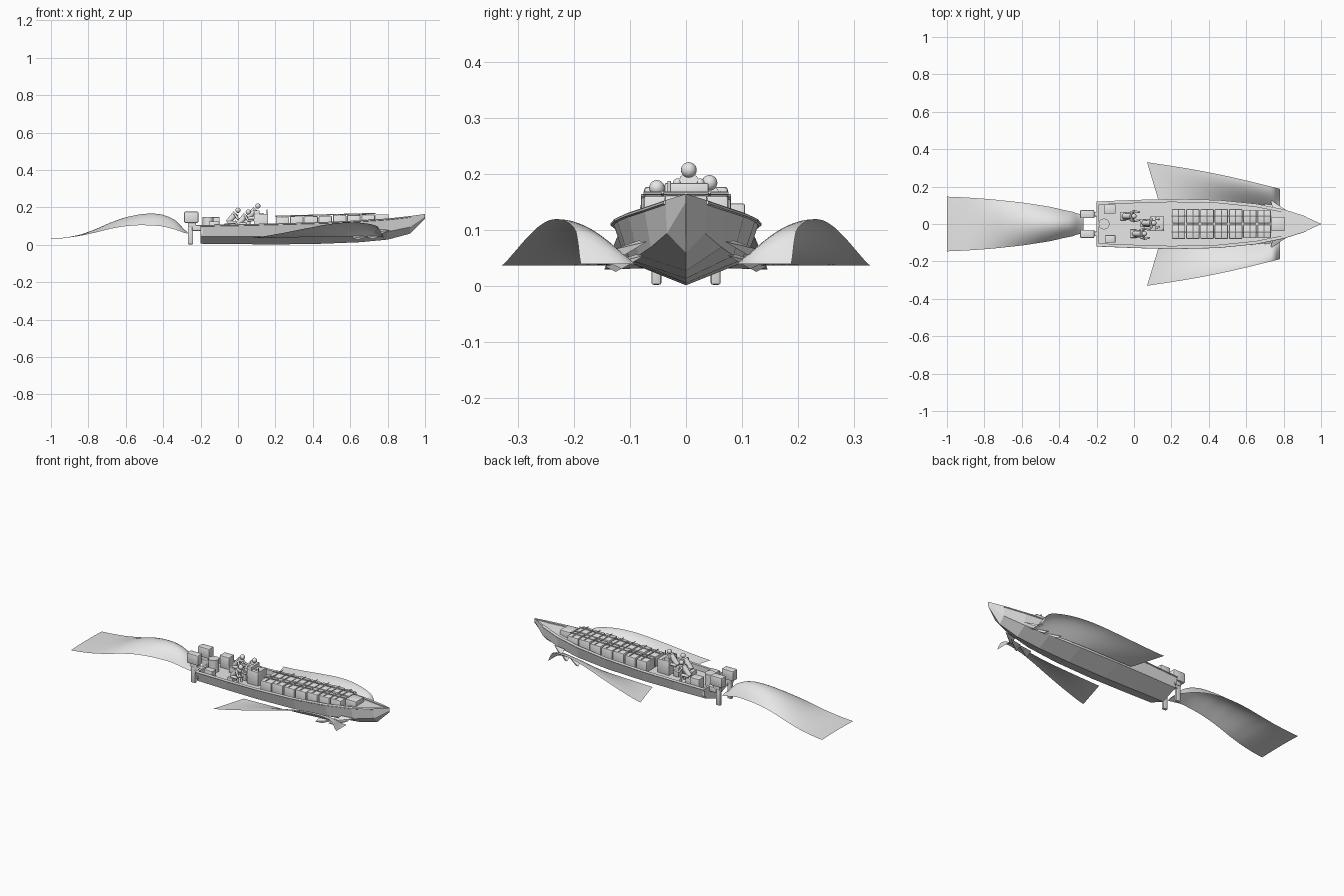
import bpy, bmesh, math
from mathutils import Vector

if "Cube" in bpy.data.objects:
    bpy.data.objects.remove(bpy.data.objects["Cube"])

grey = bpy.data.materials.new("light grey")
grey.diffuse_color = (0.8, 0.8, 0.8, 1)
grey.use_nodes = True
grey.node_tree.nodes["Principled BSDF"].inputs["Base Color"].default_value = grey.diffuse_color


def finish(name, bm, smooth=None, recalc=True):
    if recalc:
        bmesh.ops.recalc_face_normals(bm, faces=bm.faces)
    me = bpy.data.meshes.new(name)
    bm.to_mesh(me)
    bm.free()
    me.materials.append(grey)
    ob = bpy.data.objects.new(name, me)
    bpy.context.collection.objects.link(ob)
    if smooth:
        bpy.ops.object.select_all(action='DESELECT')
        ob.select_set(True)
        bpy.context.view_layer.objects.active = ob
        bpy.ops.object.shade_smooth_by_angle(angle=math.radians(smooth))
    return ob


def grid(name, rows, smooth=None, recalc=True):
    bm = bmesh.new()
    vs = [[bm.verts.new(p) for p in r] for r in rows]
    for a, b in zip(vs, vs[1:]):
        for i in range(len(a) - 1):
            bm.faces.new((a[i], a[i + 1], b[i + 1], b[i]))
    return finish(name, bm, smooth, recalc)


def box(name, x, y, z, bevel=0.003):
    """Box from (min, max) pairs with softened edges."""
    bm = bmesh.new()
    bmesh.ops.create_cube(bm, size=1)
    for v in bm.verts:
        v.co = [(r[0] + r[1]) / 2 + c * (r[1] - r[0]) for c, r in zip(v.co, (x, y, z))]
    if bevel:
        bmesh.ops.bevel(bm, geom=bm.edges[:], offset=bevel, segments=2, affect='EDGES', profile=0.5)
    return finish(name, bm, 35)


def rod(name, a, b, r1, r2=None, n=10):
    """Tapered cylinder between two points."""
    a, b = Vector(a), Vector(b)
    bm = bmesh.new()
    bmesh.ops.create_cone(bm, cap_ends=True, segments=n, radius1=r1,
                          radius2=r1 if r2 is None else r2, depth=(b - a).length)
    q = (b - a).to_track_quat('Z', 'Y')
    for v in bm.verts:
        v.co = q @ v.co + (a + b) / 2
    return finish(name, bm, 40)


def ball(name, c, r):
    bm = bmesh.new()
    bmesh.ops.create_uvsphere(bm, u_segments=16, v_segments=10, radius=r)
    bmesh.ops.translate(bm, vec=c, verts=bm.verts)
    return finish(name, bm, 60)


def interp(table, x):
    """Smooth lookup in a table of (x, value) pairs."""
    for i in range(len(table) - 1):
        (x0, y0), (x1, y1) = table[i], table[i + 1]
        if x <= x1:
            t = (x - x0) / (x1 - x0)
            p = table[max(i - 1, 0)][1]
            n = table[min(i + 2, len(table) - 1)][1]
            return 0.5 * (2 * y0 + (y1 - p) * t + (2 * p - 5 * y0 + 4 * y1 - n) * t * t
                          + (3 * y0 - p - 3 * y1 + n) * t ** 3)
    return table[-1][1]


# hull: x, rim half width, rim z, chine half width, chine z, keel z
stations = [(-0.2, .117, .106, .100, .045, .006), (0.0, .125, .110, .105, .045, .004),
            (0.2, .131, .115, .107, .045, .002), (0.45, .125, .122, .101, .048, .006),
            (0.65, .105, .131, .085, .055, .014), (0.8, .075, .141, .063, .070, .028),
            (0.92, .037, .154, .034, .095, .060), (1.0, .001, .165, .001, .150, .140)]
rows = []
for x, w, zr, cw, cz, kz in stations:
    iw = max(w - .014, w * .4)
    zf = zr - .03 if x < .7 else zr - .006
    half = [(cw, cz), (w, zr), (iw, zr), (iw, zf)]
    rows.append([(x, -y, z) for y, z in reversed(half)] + [(x, 0, kz)] + [(x, y, z) for y, z in half])
for r in rows:
    r.append(r[0])          # floor strip closes the section
hull = grid("hull", rows)
bm = bmesh.new()
bm.from_mesh(hull.data)
bmesh.ops.remove_doubles(bm, verts=bm.verts, dist=1e-5)
bmesh.ops.holes_fill(bm, edges=bm.edges)
bmesh.ops.recalc_face_normals(bm, faces=bm.faces)
bm.to_mesh(hull.data)
bm.free()
box("transom", (-.2, -.188), (-.112, .112), (.06, .106), 0)

# rub rails below the rim
for s in (-1, 1):
    for a, b in zip(stations[:-2], stations[1:-1]):
        rod("rub_rail", (a[0], s * a[1], a[2] - .004), (b[0], s * b[1], b[2] - .004), .004, n=6)

# outboard motors
for s in (-1, 1):
    y = s * .053
    box("motor_cowl", (-.288, -.212), (y - .022, y + .022), (.118, .178), .006)
    box("motor_neck", (-.268, -.225), (y - .012, y + .012), (.095, .12))
    box("motor_leg", (-.268, -.24), (y - .009, y + .009), (.003, .11), .004)
    box("motor_bracket", (-.245, -.19), (y - .012, y + .012), (.075, .105))

# stern fuel drum and lockers
rod("fuel_drum", (-.16, 0, .07), (-.16, 0, .15), .029, n=20)
box("port_locker", (-.16, -.098), (.055, .105), (.075, .148))
box("starboard_locker", (-.155, -.1), (-.1, -.06), (.075, .125))

# helm console
box("console", (.085, .16), (-.038, .04), (.08, .165))
box("console_dash", (.085, .115), (-.038, .04), (.16, .185))
rod("console_rail", (.155, -.03, .16), (.155, -.03, .188), .003)
rod("wheel", (.075, .0, .168), (.08, .0, .17), .014, n=14)


def crew(x, y, z, side):
    """Leaning seated figure, z is the head height."""
    ball("crew_head", (x, y, z), .014)
    hip, neck = Vector((x - .055, y, z - .066)), Vector((x - .011, y, z - .017))
    rod("crew_torso", hip, neck, .014, .017, 12)
    for s in (-1, 1):
        sh = neck + Vector((-.004, s * .02, -.006))
        elbow = sh + Vector((.015, s * .007, -.026))
        hand = elbow + Vector((.03, -s * .006, .006))
        knee = hip + Vector((.045, s * .016, .002))
        ball("crew_shoulder", sh, .008)
        rod("crew_upper_arm", sh, elbow, .007, .006)
        rod("crew_forearm", elbow, hand, .006, .005)
        rod("crew_thigh", hip + Vector((0, s * .009, 0)), knee, .009, .008)
        rod("crew_shin", knee, (knee.x + .004, knee.y, .08), .007, .006)
    box("crew_seat", (hip.x - .02, hip.x + .015), (y - .022, y + .022), (.08, hip.z - .006))


crew(.0, .042, .185, 1)
crew(.055, -.052, .176, -1)
crew(.106, .005, .208, 1)

# cargo bales in two rows, with lashing ropes
for i in range(7):
    x = .203 + i * .0762
    w = .08 if i < 5 else .076
    for s in (-1, 1):
        top = .147 + .0025 * i + (.003 if (i + s) % 3 == 0 else 0)
        box("cargo_bale", (x, x + .071), tuple(sorted((s * .003, s * w))), (.083, top), .005)
    rod("cross_rope", (x + .036, -w, .153 + .0022 * i), (x + .036, w, .153 + .0022 * i), .003, n=6)
for y in (-.042, .042):
    rod("long_rope", (.2, y, .153), (.735, y, .168), .003, n=6)
box("bow_locker", (.735, .805), (-.038, .038), (.11, .163), .004)

# stern wake plume
crest = [(-1, .033), (-.9, .043), (-.8, .070), (-.65, .130), (-.55, .158), (-.47, .167),
         (-.4, .160), (-.33, .128), (-.27, .068)]
edge = [(-1, .030), (-.9, .040), (-.8, .058), (-.65, .092), (-.55, .104), (-.47, .104),
        (-.4, .098), (-.33, .080), (-.27, .060)]
width = [(-1, .146), (-.8, .135), (-.6, .115), (-.45, .092), (-.33, .066), (-.3, .056), (-.27, .046)]
rows = []
for i in range(37):
    x = -1 + .73 * i / 36
    c, e, w = interp(crest, x), interp(edge, x), interp(width, x)
    rows.append([(x, w * k / 8, e + (c - e) * (1 - (k / 8) ** 2)) for k in range(-8, 9)])
grid("stern_wake", rows[::-1], 60, False)

# bow wave sheets curling out from both sides
arch = [(0, 0), (.04, .055), (.12, .074), (.25, .081), (.4, .073), (.6, .048), (.8, .021), (1, 0)]
for s in (-1, 1):
    rows = []
    for i in range(33):
        u = (i / 32) ** 1.3
        h = interp(arch, u)
        xi, yi = .78 - .65 * u, .092 + .028 * math.sin(math.pi * min(u * .8, .5)) + .01 * u
        xo, yo = .78 - .71 * u, .188 + .142 * u + .012 * math.sin(math.pi * u)
        row = []
        for k in range(13):
            v = k / 12
            row.append((xi + (xo - xi) * v, s * (yi + (yo - yi) * v),
                        .04 - .003 * u + h * (.08 + .92 * math.sin(v * math.pi / 2))))
        rows.append(row if s < 0 else row[::-1])
    grid("bow_wave", rows, 60, False)

# small spray flicks at the bow chine
for s in (-1, 1):
    for x, y, z, l in ((.7, .09, .045, .08), (.62, .1, .04, .1), (.74, .085, .07, .08)):
        bm = bmesh.new()
        pts = [(x + l, y - .015, z + .01), (x, y, z + .012), (x - .01, y + .045, z - .004), (x + .02, y + .025, z - .014)]
        vs = [bm.verts.new((a, s * b, c)) for a, b, c in pts]
        bm.faces.new((vs[0], vs[1], vs[2]))
        bm.faces.new((vs[0], vs[2], vs[3]))
        finish("spray_flick", bm)
